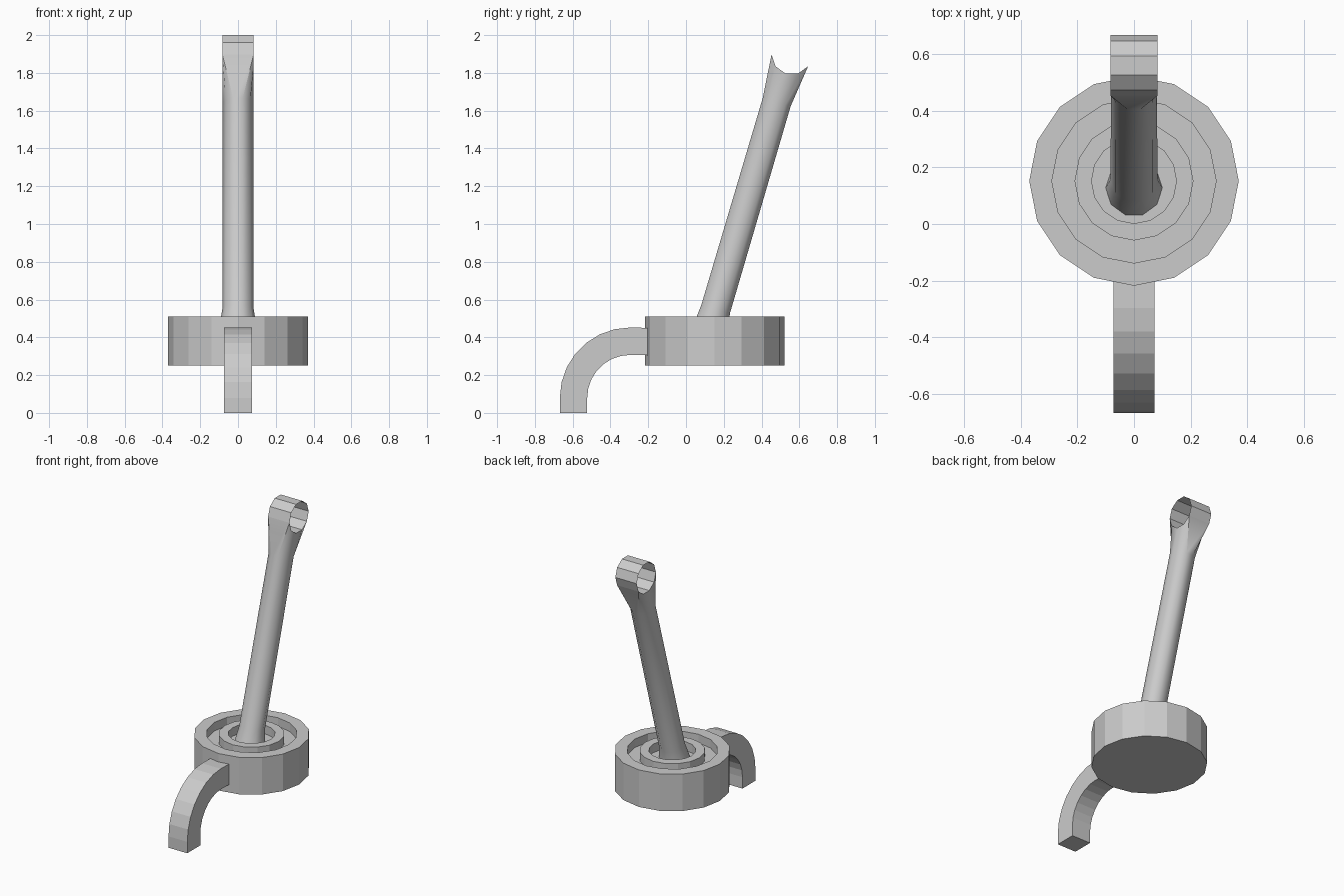
import bpy, bmesh, math

if "Cube" in bpy.data.objects:
    bpy.data.objects.remove(bpy.data.objects["Cube"])

grey = bpy.data.materials.new("plain grey")
grey.diffuse_color = (0.6, 0.6, 0.6, 1)
grey.use_nodes = True
grey.node_tree.nodes["Principled BSDF"].inputs["Base Color"].default_value = grey.diffuse_color


def finish(name, bm, smooth=False, closed=True):
    if closed:
        bmesh.ops.recalc_face_normals(bm, faces=bm.faces)
    mesh = bpy.data.meshes.new(name)
    bm.to_mesh(mesh)
    bm.free()
    mesh.materials.append(grey)
    for p in mesh.polygons:
        p.use_smooth = smooth
    ob = bpy.data.objects.new(name, mesh)
    bpy.context.collection.objects.link(ob)
    return ob


def loft(bm, rings):
    """Skin a list of equal closed rings of points."""
    vs = [[bm.verts.new(p) for p in r] for r in rings]
    for a, b in zip(vs, vs[1:]):
        n = len(a)
        for i in range(n):
            bm.faces.new((a[i], a[(i + 1) % n], b[(i + 1) % n], b[i]))
    return vs


# base disc: turned profile with a raised inner ring and a centre well
BASE_Y, TOP, FLOOR, N = 0.152, 0.51, 0.45, 16
profile = [(0.37, 0.25), (0.37, TOP), (0.29, TOP), (0.29, FLOOR),
           (0.21, FLOOR), (0.21, TOP), (0.15, TOP), (0.15, FLOOR)]
bm = bmesh.new()
rings = loft(bm, [[(r * math.cos(2 * math.pi * i / N),
                    BASE_Y + r * math.sin(2 * math.pi * i / N), z)
                   for i in range(N)] for r, z in profile])
bm.faces.new(rings[0])
bm.faces.new(rings[-1])
finish("base_disc", bm)

# curved leg: square bar swept through a quarter turn
CY, CZ, W = -0.296, 0.08, 0.073
path = [(-0.2, 0.45, -0.2, 0.305)]
for i in range(8):
    a = math.radians(90 + 90 * i / 7)
    c, s = math.cos(a), math.sin(a)
    path.append((CY + 0.372 * c, CZ + 0.372 * s, CY + 0.227 * c, CZ + 0.227 * s))
path.append((-0.668, 0, -0.523, 0))
bm = bmesh.new()
rings = loft(bm, [[(-W, yo, zo), (W, yo, zo), (W, yi, zi), (-W, yi, zi)]
                  for yo, zo, yi, zi in path])
bm.faces.new(rings[0])
bm.faces.new(rings[-1])
finish("curved_leg", bm)

# leaning arm: ten-sided tube that flares into a flat-sided cradle
LY, LZ, LR, LW = 0.56, 1.898, 0.107, 0.083
tilt = math.atan(0.295)
ct, st = math.cos(tilt), math.sin(tilt)


def arm_ring(z, r, lean=True):
    y = 0.157 + 0.295 * (z - 0.55)
    out = []
    for i in range(10):
        a = math.radians(-72 + 36 * i)
        d = r * math.sin(a)
        out.append((r * math.cos(a), y + d * (ct if lean else 1),
                    z - d * (st if lean else 0)))
    return out


def loop_point(x, deg):
    a = math.radians(deg)
    return (x, LY + LR * math.cos(a), LZ + LR * math.sin(a))


cradle = [loop_point(LW, 180 + 36 * i) for i in range(5)]
cradle += [loop_point(-LW, 324 - 36 * i) for i in range(5)]
bm = bmesh.new()
rings = loft(bm, [arm_ring(FLOOR, 0.1, False), arm_ring(0.55, 0.083),
                  arm_ring(1.645, 0.081), cradle])
bm.faces.new(rings[0])
arm = finish("leaning_arm", bm, smooth=True)

# open hinge loop: thin ten-sided sleeve resting in the cradle
bm = bmesh.new()
loft(bm, [[loop_point(x, 36 * i) for i in range(10)] for x in (-LW, LW)])
bmesh.ops.recalc_face_normals(bm, faces=bm.faces)
finish("hinge_loop", bm, closed=False)

# smooth the rounded arm, keeping its hard edges
bpy.context.view_layer.objects.active = arm
arm.select_set(True)
bpy.ops.object.shade_smooth_by_angle(angle=math.radians(40))
